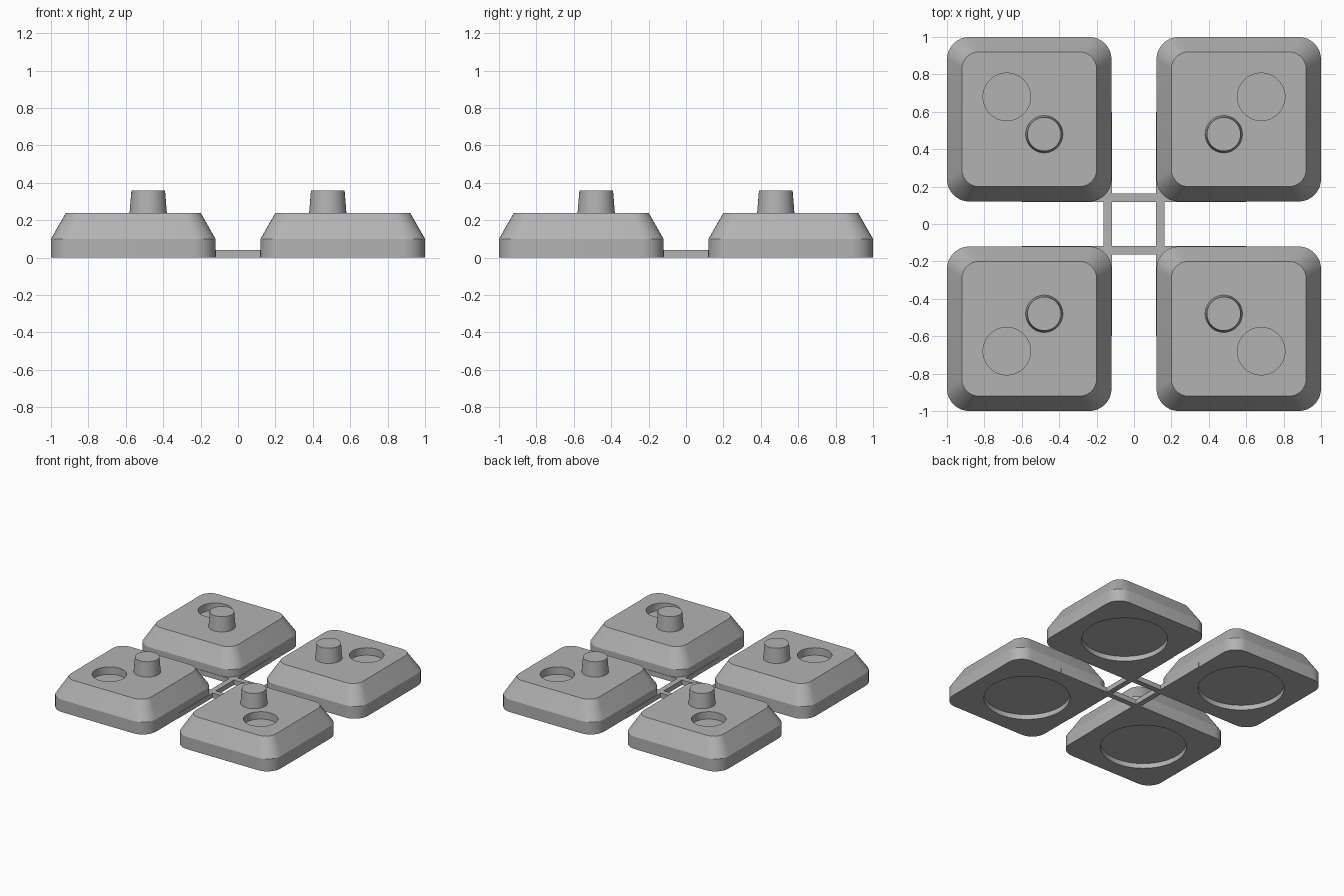
import bpy, bmesh, math

cube = bpy.data.objects.get("Cube")
if cube:
    bpy.data.objects.remove(cube, do_unlink=True)

CENTRE = 0.56   # middle of one foot on x and y

grey = bpy.data.materials.new("plain grey")
grey.use_nodes = True
colour = (0.45, 0.45, 0.45, 1)
grey.diffuse_color = colour
grey.node_tree.nodes["Principled BSDF"].inputs["Base Color"].default_value = colour


def finish(name, bm):
    bmesh.ops.recalc_face_normals(bm, faces=bm.faces)
    mesh = bpy.data.meshes.new(name)
    bm.to_mesh(mesh)
    bm.free()
    mesh.materials.append(grey)
    obj = bpy.data.objects.new(name, mesh)
    bpy.context.collection.objects.link(obj)
    return obj


def activate(obj):
    bpy.ops.object.select_all(action='DESELECT')
    obj.select_set(True)
    bpy.context.view_layer.objects.active = obj


def rounded_square(half, radius, steps=8):
    points = []
    for corner in range(4):
        mid = math.pi / 4 + corner * math.pi / 2
        cx = math.copysign(half - radius, math.cos(mid))
        cy = math.copysign(half - radius, math.sin(mid))
        for i in range(steps + 1):
            a = corner * math.pi / 2 + i / steps * math.pi / 2
            points.append((CENTRE + cx + radius * math.cos(a),
                           CENTRE + cy + radius * math.sin(a)))
    return points


def loft(name, sections):
    """Skin closed outlines of equal length, each given with its height."""
    bm = bmesh.new()
    rings = [[bm.verts.new((x, y, z)) for x, y in pts] for pts, z in sections]
    for low, high in zip(rings, rings[1:]):
        n = len(low)
        for i in range(n):
            j = (i + 1) % n
            bm.faces.new((low[i], low[j], high[j], high[i]))
    bm.faces.new(rings[0])
    bm.faces.new(rings[-1])
    return finish(name, bm)


def circle(centre, radius, n=64):
    return [(centre + radius * math.cos(i * math.tau / n),
             centre + radius * math.sin(i * math.tau / n)) for i in range(n)]


def cut(target, cutter):
    mod = target.modifiers.new("cut", 'BOOLEAN')
    mod.operation = 'DIFFERENCE'
    mod.solver = 'EXACT'
    mod.object = cutter
    activate(target)
    bpy.ops.object.modifier_apply(modifier=mod.name)
    bpy.data.objects.remove(cutter, do_unlink=True)


def smooth_and_mirror(obj):
    activate(obj)
    bpy.ops.object.shade_smooth_by_angle(angle=math.radians(25))
    mod = obj.modifiers.new("four corners", 'MIRROR')
    mod.use_axis = (True, True, False)
    mod.use_mirror_merge = False


# Feet: rounded blocks with a sloping upper edge
feet = loft("feet", [(rounded_square(0.44, 0.12), 0),
                     (rounded_square(0.44, 0.12), 0.10),
                     (rounded_square(0.36, 0.09), 0.24)])
# Socket in the top and round recess underneath
cut(feet, loft("socket_cutter", [(circle(0.68, 0.127), 0.18), (circle(0.68, 0.127), 0.30)]))
cut(feet, loft("recess_cutter", [(circle(CENTRE, 0.317), -0.1), (circle(CENTRE, 0.317), 0.04)]))
smooth_and_mirror(feet)

# Tapered pegs
pegs = loft("pegs", [(circle(0.48, 0.10), 0.235), (circle(0.48, 0.09), 0.36)])
smooth_and_mirror(pegs)


# Crossing bars that tie the feet together
def bar(name, along_x, side):
    bm = bmesh.new()
    bmesh.ops.create_cube(bm, size=1)
    long, wide, tall = 1.2, 0.045, 0.04
    offset = side * 0.1395
    for v in bm.verts:
        u, w = v.co.x * long, v.co.y * wide + offset
        v.co = (u, w, (v.co.z + 0.5) * tall) if along_x else (w, u, (v.co.z + 0.5) * tall)
    return finish(name, bm)


for name, along_x, side in (("front_bar", True, -1), ("back_bar", True, 1),
                            ("left_bar", False, 1), ("right_bar", False, -1)):
    bar(name, along_x, side)
